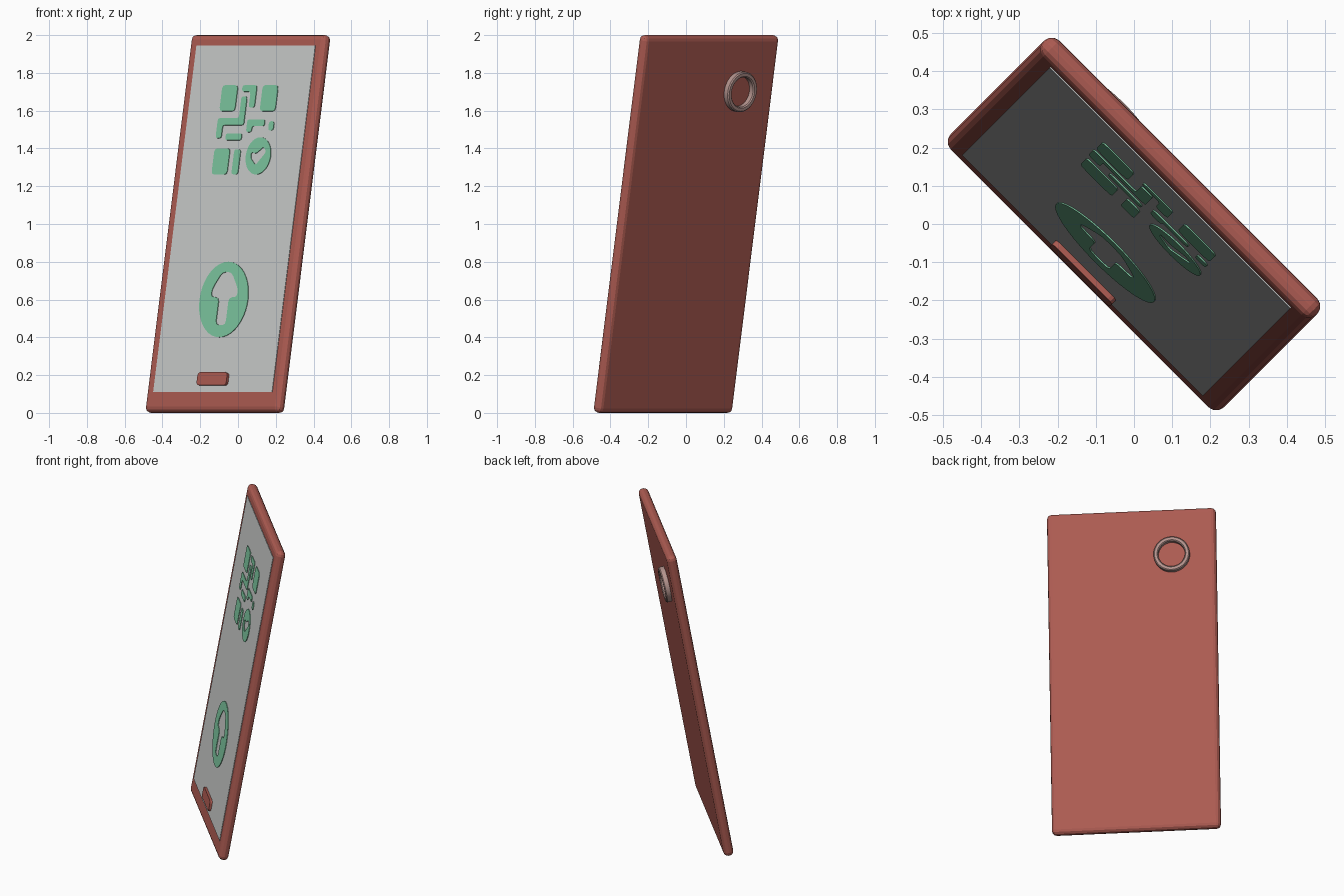
import bpy, bmesh, math
from mathutils import Matrix, Vector

cube = bpy.data.objects.get("Cube")
if cube:
    bpy.data.objects.remove(cube, do_unlink=True)

# The device stands turned 45 degrees and leans back 10 degrees
POSE = (Matrix.Translation((0, 0, 1)) @ Matrix.Rotation(math.radians(-45), 4, 'Z')
        @ Matrix.Rotation(math.radians(80), 4, 'X'))
W, H, T = 1.01, 2.03, 0.06


def material(name, rgb):
    m = bpy.data.materials.new(name)
    m.use_nodes = True
    color = (*[(c / 255) ** 2.2 for c in rgb], 1)
    m.diffuse_color = color
    m.node_tree.nodes["Principled BSDF"].inputs["Base Color"].default_value = color
    return m


RED = material("brick red", (172, 92, 83))
GREY = material("screen grey", (200, 202, 201))
GREEN = material("icon green", (124, 197, 158))
PINK = material("lens ring pink grey", (178, 146, 140))


def place(name, bm, mat, loc=(0, 0, 0)):
    bmesh.ops.recalc_face_normals(bm, faces=bm.faces)
    me = bpy.data.meshes.new(name)
    bm.to_mesh(me)
    bm.free()
    me.materials.append(mat)
    ob = bpy.data.objects.new(name, me)
    bpy.context.collection.objects.link(ob)
    ob.matrix_world = POSE @ Matrix.Translation(loc)
    return ob


def box(name, size, loc, mat, bevel=0, segments=3, upright_only=False):
    bm = bmesh.new()
    bmesh.ops.create_cube(bm, size=1)
    bmesh.ops.scale(bm, vec=size, verts=bm.verts)
    if bevel:
        edges = [e for e in bm.edges if not upright_only
                 or abs(e.verts[0].co.z - e.verts[1].co.z) > 1e-4]
        bmesh.ops.bevel(bm, geom=edges, offset=bevel, segments=segments,
                        profile=0.5, affect='EDGES')
    return place(name, bm, mat, loc)


def rounded(points, r):
    """Outline with softened corners."""
    out = []
    pts = [Vector(p) for p in points]
    for i, p in enumerate(pts):
        a, b = pts[i - 1] - p, pts[(i + 1) % len(pts)] - p
        p0 = p + a.normalized() * min(r, a.length * 0.45)
        p1 = p + b.normalized() * min(r, b.length * 0.45)
        out += [p0, (p0 + 2 * p + p1) / 4, p1]
    return out


def rect(x0, x1, y0, y1):
    return [(x0, y0), (x1, y0), (x1, y1), (x0, y1)]


def ellipse(cx, cy, rx, ry, n=40):
    return [Vector((cx + rx * math.cos(math.tau * i / n),
                    cy + ry * math.sin(math.tau * i / n))) for i in range(n)]


def plate(name, *outlines):
    """Thin green plate on the screen; later outlines are holes."""
    cu = bpy.data.curves.new(name, 'CURVE')
    cu.dimensions, cu.fill_mode, cu.extrude = '2D', 'BOTH', 0.002
    for line in outlines:
        s = cu.splines.new('POLY')
        s.points.add(len(line) - 1)
        for sp, p in zip(s.points, line):
            sp.co = (p[0], p[1], 0, 1)
        s.use_cyclic_u = True
    cu.materials.append(GREEN)
    ob = bpy.data.objects.new(name, cu)
    bpy.context.collection.objects.link(ob)
    ob.matrix_world = POSE @ Matrix.Translation((0, 0, 0.0345))
    bpy.ops.object.select_all(action='DESELECT')
    ob.select_set(True)
    bpy.context.view_layer.objects.active = ob
    bpy.ops.object.convert(target='MESH')


# Case, screen and button
box("case", (W, H, T), (0, 0, 0), RED, 0.028)
box("screen", (0.89, 1.863, 0.008), (0, 0.022, 0.029), GREY)
box("home_button", (0.222, 0.07, 0.03), (-0.003, -0.84, 0.033), RED, 0.018, 3, True)

# Lens ring on the back: a soft-edged rectangle turned about its axis
bm = bmesh.new()
inner, outer, top, soft = 0.08, 0.108, 0.034, 0.006
profile = [(inner, 0), (inner, top - soft), (inner + soft, top),
           (outer - soft, top), (outer, top - soft), (outer, 0)]
N = 40
rings = [[bm.verts.new((r * math.cos(math.tau * i / N), r * math.sin(math.tau * i / N), -z))
          for r, z in profile] for i in range(N)]
for i in range(N):
    a, b = rings[i], rings[(i + 1) % N]
    for j in range(len(profile)):
        k = (j + 1) % len(profile)
        bm.faces.new((a[j], a[k], b[k], b[j]))
ring = place("lens_ring", bm, PINK, (-0.24, 0.719, -T / 2 + 0.001))
bpy.ops.object.select_all(action='DESELECT')
ring.select_set(True)
bpy.context.view_layer.objects.active = ring
bpy.ops.object.shade_smooth_by_angle(angle=math.radians(30))

# Round badge with an upward arrow cut out
half = [(0.037, -0.55), (0.037, -0.4), (0.097, -0.4), (0.097, -0.355), (0.035, -0.265)]
arrow = half + [(-x, y) for x, y in reversed(half)]
plate("arrow_badge", ellipse(0, -0.412, 0.181, 0.203), rounded(arrow, 0.025))

# Code pattern: three corner squares
for name, sx, y in (("left", -1, 0.67), ("right", 1, 0.67), ("low", -1, 0.33)):
    x = sx * 0.151
    plate("code_square_" + name, rounded(rect(x - 0.058, x + 0.058, y - 0.07, y + 0.07), 0.02))

# Code pattern: strokes between the squares
strokes = {
    "hook": [(-0.058, 0.74), (0.05, 0.74), (0.05, 0.62), (0.008, 0.62),
             (0.008, 0.705), (-0.058, 0.705)],
    "step": [(-0.056, 0.68), (-0.014, 0.68), (-0.014, 0.525), (-0.17, 0.525),
             (-0.17, 0.455), (-0.212, 0.455), (-0.212, 0.563), (-0.056, 0.563)],
    "bend": [(0.01, 0.556), (0.142, 0.556), (0.142, 0.52), (0.05, 0.52),
             (0.05, 0.487), (0.01, 0.487)],
    "dot": rect(0.174, 0.212, 0.497, 0.546),
    "dash": rect(-0.138, -0.018, 0.444, 0.481),
    "bar": rect(-0.06, -0.012, 0.261, 0.395),
}
for name, line in strokes.items():
    plate("code_" + name, rounded(line, 0.014))

# Code pattern: small badge with a tick cut out
tick = [(-0.055, 0.02), (-0.018, 0.012), (0.035, 0.05), (0.055, 0.02), (-0.012, -0.05), (-0.055, -0.01)]
plate("tick_badge", ellipse(0.124, 0.36, 0.093, 0.1),
      rounded([(x + 0.124, y + 0.36) for x, y in tick], 0.012))
